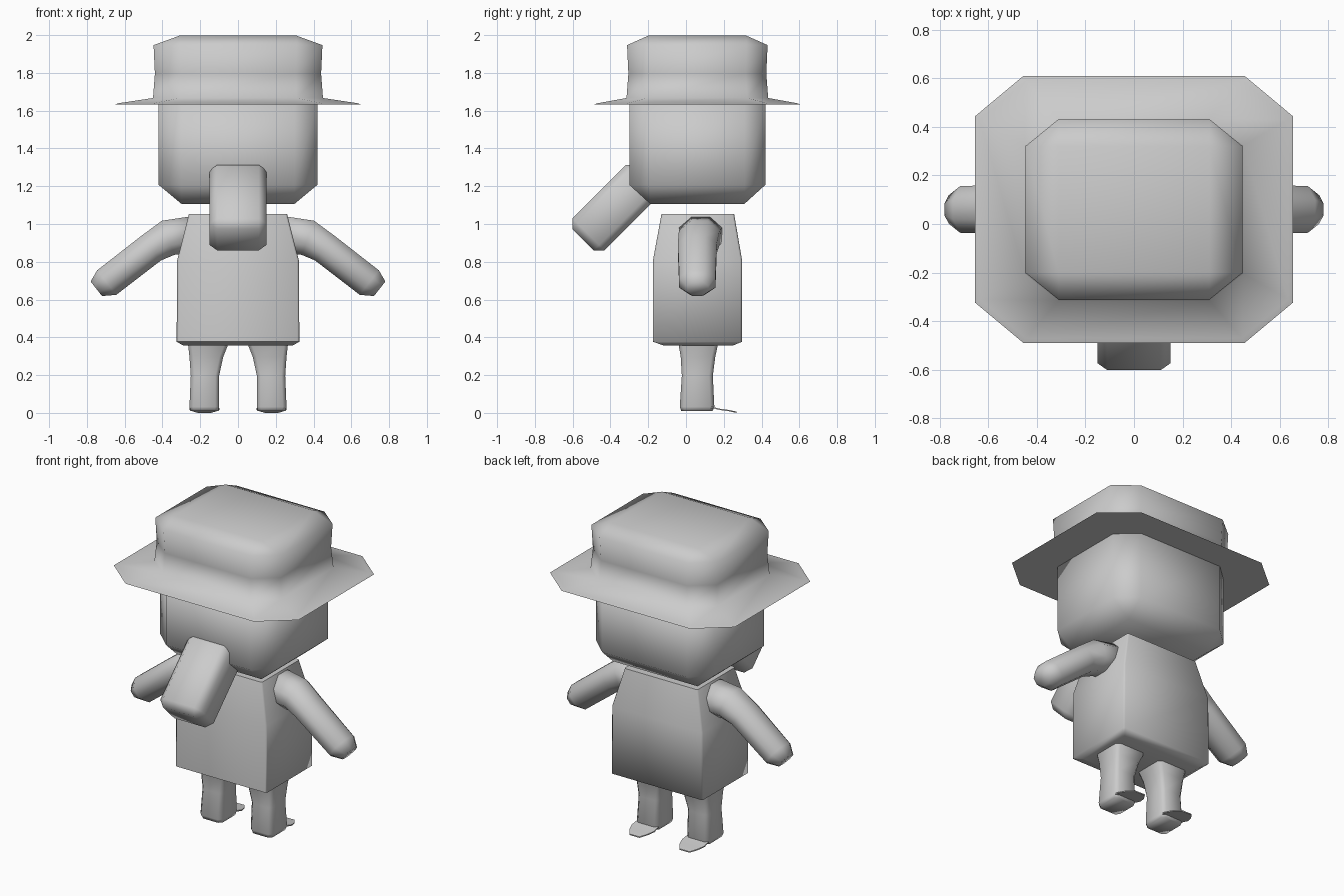
import bpy, bmesh, math
from mathutils import Vector, Matrix

cube = bpy.data.objects.get("Cube")
if cube:
    bpy.data.objects.remove(cube, do_unlink=True)

grey = bpy.data.materials.new("plain grey")
grey.use_nodes = True
grey.diffuse_color = (0.6, 0.6, 0.6, 1)
grey.node_tree.nodes["Principled BSDF"].inputs["Base Color"].default_value = (0.6, 0.6, 0.6, 1)


def octagon(x0, x1, y0, y1, z, cx=0.0, cy=0.0):
    """Rectangle at height z with its corners cut by cx, cy (0 = square)."""
    return [Vector(p) for p in (
        (x0 + cx, y0, z), (x1 - cx, y0, z), (x1, y0 + cy, z), (x1, y1 - cy, z),
        (x1 - cx, y1, z), (x0 + cx, y1, z), (x0, y1 - cy, z), (x0, y0 + cy, z))]


def loft(name, rings, angle=180, matrix=None):
    """Skin matching rings, cap both ends and shade smooth."""
    bm = bmesh.new()
    loops = [[bm.verts.new(p) for p in ring] for ring in rings]
    n = len(loops[0])
    for a, b in zip(loops, loops[1:]):
        for i in range(n):
            j = (i + 1) % n
            bm.faces.new((a[i], a[j], b[j], b[i]))
    bm.faces.new(loops[0][::-1])
    bm.faces.new(loops[-1])
    bmesh.ops.remove_doubles(bm, verts=bm.verts, dist=0.0005)
    if matrix:
        bm.transform(matrix)
    bmesh.ops.recalc_face_normals(bm, faces=bm.faces)
    mesh = bpy.data.meshes.new(name)
    bm.to_mesh(mesh)
    bm.free()
    mesh.materials.append(grey)
    obj = bpy.data.objects.new(name, mesh)
    bpy.context.collection.objects.link(obj)
    bpy.ops.object.select_all(action='DESELECT')
    obj.select_set(True)
    bpy.context.view_layer.objects.active = obj
    bpy.ops.object.shade_smooth_by_angle(angle=math.radians(angle))
    return obj


# Head: block with every corner cut
loft("head", [
    octagon(-0.30, 0.30, -0.19, 0.31, 1.11),
    octagon(-0.42, 0.42, -0.30, 0.42, 1.21, 0.12, 0.11),
    octagon(-0.42, 0.42, -0.30, 0.42, 1.65, 0.12, 0.11)])

# Hat: thin wide brim, pinched crown, cut top corners
loft("hat", [
    octagon(-0.42, 0.42, -0.30, 0.42, 1.637, 0.12, 0.11),
    octagon(-0.655, 0.655, -0.49, 0.61, 1.635, 0.20, 0.167),
    octagon(-0.635, 0.635, -0.47, 0.59, 1.642, 0.19, 0.16),
    octagon(-0.45, 0.45, -0.315, 0.435, 1.67, 0.14, 0.11),
    octagon(-0.44, 0.44, -0.305, 0.425, 1.80, 0.135, 0.11),
    octagon(-0.447, 0.447, -0.312, 0.432, 1.95, 0.137, 0.112),
    octagon(-0.31, 0.31, -0.20, 0.32, 2.0)], 150)

# Nose: cut-cornered block tilted down and forward
c = 0.04
tilt = Matrix.Translation((0, -0.545, 0.92)) @ Matrix.Rotation(math.radians(-45), 4, 'X')
loft("nose", [
    octagon(-0.11, 0.11, -0.08, 0.08, 0.0),
    octagon(-0.15, 0.15, -0.12, 0.12, c, c, c),
    octagon(-0.15, 0.15, -0.12, 0.12, 0.44, c, c),
    octagon(-0.11, 0.11, -0.08, 0.08, 0.48)], matrix=tilt)

# Torso: box with sloping shoulders
loft("torso", [
    octagon(-0.29, 0.29, -0.12, 0.25, 0.36, 0.01, 0.01),
    octagon(-0.325, 0.325, -0.175, 0.297, 0.38, 0.01, 0.01),
    octagon(-0.322, 0.322, -0.175, 0.297, 0.81, 0.01, 0.01),
    octagon(-0.26, 0.26, -0.13, 0.255, 1.055, 0.01, 0.01)], 70)


def arm(name, side):
    # Stations: x, y, z, half thickness, half depth, lean of the section
    path = [(0.22, 0.08, 0.95, 0.10, 0.12, 0), (0.37, 0.07, 0.93, 0.098, 0.11, 20),
            (0.46, 0.06, 0.875, 0.085, 0.105, 38), (0.695, 0.06, 0.693, 0.084, 0.098, 38),
            (0.75, 0.06, 0.66, 0.05, 0.06, 38)]
    rings = []
    for x, y, z, t, d, lean in path:
        up = Vector((math.sin(math.radians(lean)), 0, math.cos(math.radians(lean))))
        ring = []
        for i in range(8):
            a = math.radians(22.5 + 45 * i)
            p = Vector((x, y, z)) + (up * t * math.sin(a) + Vector((0, d * math.cos(a), 0))) * 1.06
            ring.append(Vector((p.x * side, p.y, p.z)))
        rings.append(ring)
    loft(name, rings)


def leg(name, side):
    # Sections: inner x, outer x, front, back, height
    sections = [(0.105, 0.25, -0.025, 0.14, 0.012), (0.10, 0.257, -0.033, 0.15, 0.035),
                (0.10, 0.25, -0.022, 0.142, 0.2), (0.078, 0.257, -0.028, 0.155, 0.30),
                (0.05, 0.265, -0.04, 0.17, 0.37)]
    rings = []
    for a, b, y0, y1, z in sections:
        rings.append(octagon(*sorted((a * side, b * side)), y0, y1, z, 0.02, 0.02))
    loft(name, rings, 70)
    # Thin flap trailing from the sole
    mid = 0.178 * side
    flap = []
    for y, half, z in ((0.12, 0.075, 0.032), (0.18, 0.08, 0.018), (0.225, 0.065, 0.012), (0.268, 0.035, 0.003)):
        flap.append([Vector((mid + s * half, y, z + h)) for s, h in
                     ((-1, 0), (1, 0), (1, 0.007), (-1, 0.007))])
    loft(name.replace("leg", "foot"), flap, 70)


for label, side in (("left", 1), ("right", -1)):
    arm(label + "_arm", side)
    leg(label + "_leg", side)

# Rest the lowest point on the ground
bpy.context.view_layer.update()
parts = [o for o in bpy.context.collection.objects if o.type == 'MESH']
low = min(v.co.z for o in parts for v in o.data.vertices)
for o in parts:
    o.data.transform(Matrix.Translation((0, 0, -low)))
